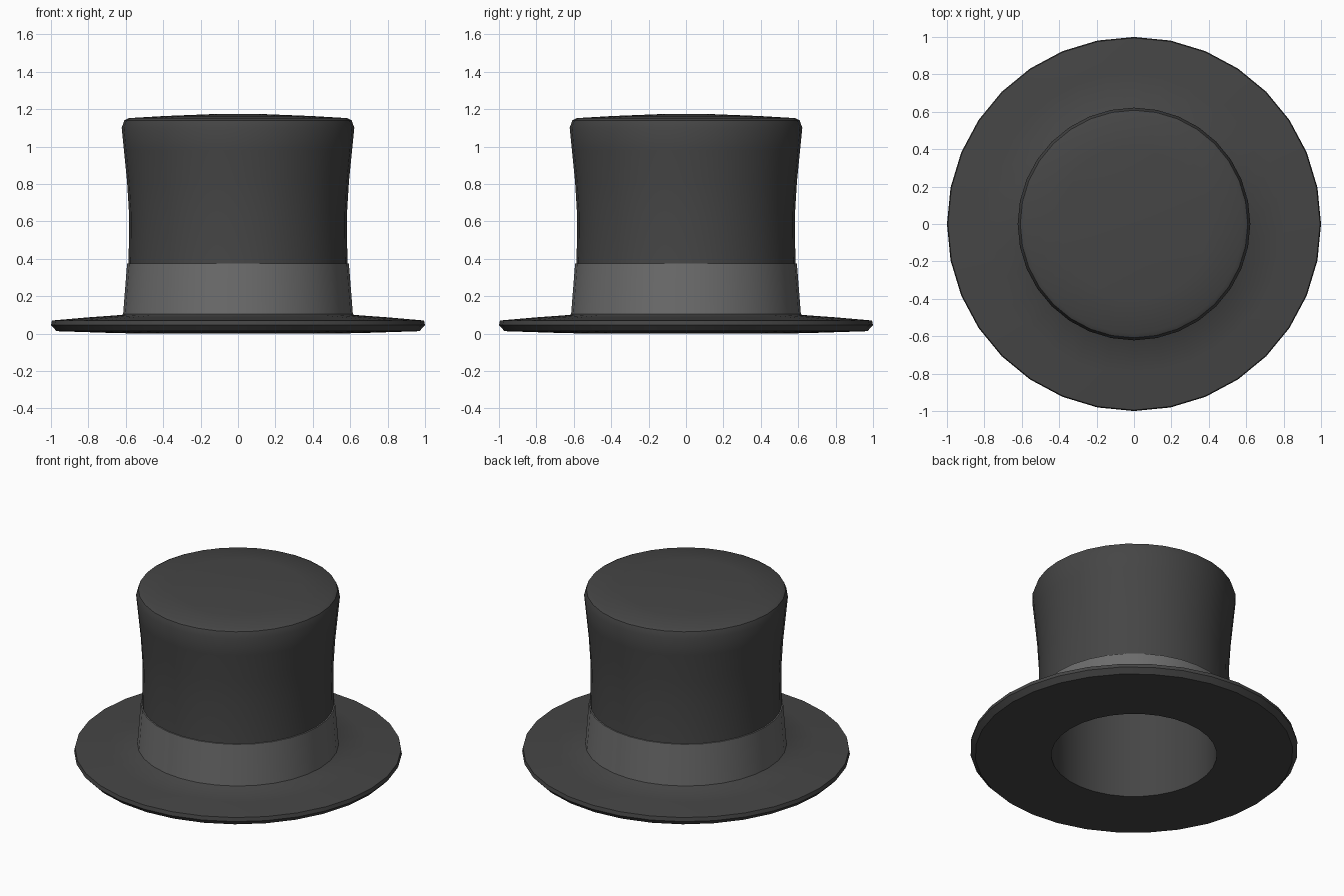
import bpy, bmesh, math

if "Cube" in bpy.data.objects:
    bpy.data.objects.remove(bpy.data.objects["Cube"])

SIDES = 32


def material(name, value):
    m = bpy.data.materials.new(name)
    m.diffuse_color = (value, value, value, 1)
    m.use_nodes = True
    m.node_tree.nodes["Principled BSDF"].inputs["Base Color"].default_value = m.diffuse_color
    return m


def lathe(name, profile, mat, closed=False):
    """Revolve (radius, z) points around the z axis."""
    bm = bmesh.new()
    pts = [bm.verts.new((r, 0, z)) for r, z in profile]
    edges = [bm.edges.new(p) for p in zip(pts, pts[1:])]
    if closed:
        edges.append(bm.edges.new((pts[-1], pts[0])))
    bmesh.ops.spin(bm, geom=pts + edges, cent=(0, 0, 0), axis=(0, 0, 1),
                   angle=math.tau, steps=SIDES, use_duplicate=False)
    bmesh.ops.remove_doubles(bm, verts=bm.verts, dist=0.0005)
    bmesh.ops.recalc_face_normals(bm, faces=bm.faces)
    mesh = bpy.data.meshes.new(name)
    bm.to_mesh(mesh)
    bm.free()
    mesh.materials.append(mat)
    ob = bpy.data.objects.new(name, mesh)
    bpy.context.collection.objects.link(ob)
    bpy.ops.object.select_all(action='DESELECT')
    ob.select_set(True)
    bpy.context.view_layer.objects.active = ob
    bpy.ops.object.shade_smooth_by_angle(angle=math.radians(40))
    return ob


felt = material("felt", 0.06)
ribbon = material("ribbon", 0.15)

# Hat body: closed top, outer crown, brim, underside and hollow interior
lathe("hat_body", [
    (0, 1.175), (0.15, 1.173), (0.40, 1.163), (0.585, 1.152), (0.608, 1.14),
    (0.622, 1.10), (0.61, 0.98), (0.593, 0.81), (0.582, 0.63), (0.585, 0.38),
    (0.595, 0.12), (0.62, 0.10),
    (0.80, 0.087), (0.995, 0.07), (1.0, 0.045), (0.97, 0.013),
    (0.66, 0.003), (0.505, 0.0),
    (0.507, 0.38), (0.505, 0.63), (0.515, 0.81), (0.535, 1.07), (0, 1.09),
], felt)

# Hat band: thin tapered ring around the foot of the crown
lathe("hat_band", [
    (0.615, 0.095), (0.593, 0.375), (0.580, 0.375), (0.590, 0.095),
], ribbon, closed=True)
